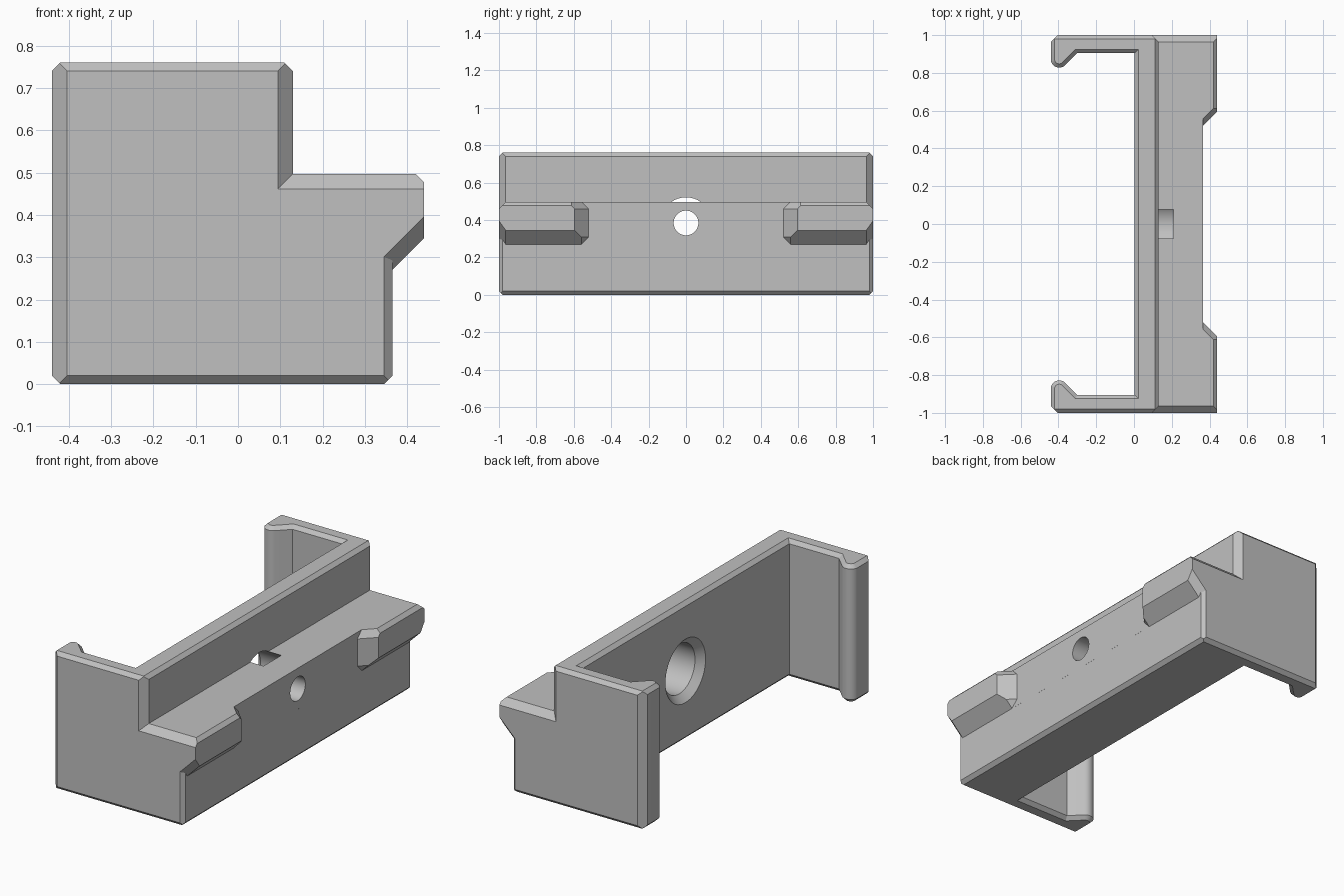
import bpy, bmesh
from math import sin, cos, pi, sqrt

cube = bpy.data.objects.get("Cube")
if cube:
    bpy.data.objects.remove(cube, do_unlink=True)

grey = bpy.data.materials.new("plain grey")
grey.use_nodes = True
colour = (0.53, 0.53, 0.53, 1)
grey.diffuse_color = colour
grey.node_tree.nodes["Principled BSDF"].inputs["Base Color"].default_value = colour


def loft(name, rings):
    """Join matching closed rings of points into a capped solid."""
    bm = bmesh.new()
    loops = [[bm.verts.new(p) for p in ring] for ring in rings]
    n = len(loops[0])
    for low, high in zip(loops, loops[1:]):
        for i in range(n):
            j = (i + 1) % n
            bm.faces.new((low[i], low[j], high[j], high[i]))
    bm.faces.new(loops[0])
    bm.faces.new(loops[-1])
    bmesh.ops.remove_doubles(bm, verts=bm.verts, dist=1e-5)
    bmesh.ops.recalc_face_normals(bm, faces=bm.faces)
    mesh = bpy.data.meshes.new(name)
    bm.to_mesh(mesh)
    bm.free()
    mesh.materials.append(grey)
    obj = bpy.data.objects.new(name, mesh)
    bpy.context.collection.objects.link(obj)
    return obj


BIG, SMALL = 0.036, 0.02     # chamfer sizes
TOP, SHELF = 0.76, 0.497     # wall and shelf heights


def stepped_profile(y):
    """Stepped side outline, shrinking towards the chamfered ends."""
    depth = 1 - abs(y)
    a, b = max(0, BIG - depth), max(0, SMALL - depth)
    k = max(0, SMALL - a - b)
    k_low, k_lug = max(0, SMALL - 2 * b), max(0, SMALL - a)
    left, wall, front, lug = -0.44 + a, 0.13 - a, 0.365 - b, 0.44
    top, shelf = TOP - b, SHELF - a
    under = 0.27 + a * sqrt(2)
    points = [(left, b + k), (left + k, b), (front - k_low, b), (front, b + k_low),
              (front, under - b), (lug, under + lug - 0.365), (lug, shelf - k_lug),
              (lug - k_lug, shelf), (wall, shelf), (wall, top - k), (wall - k, top),
              (left + k, top), (left, top - k)]
    return [(x, y, z) for x, z in points]


depths = (0, 0.01, 0.016, 0.018, 0.02, BIG)
stations = [-1 + d for d in depths] + [1 - d for d in reversed(depths)]
bracket = loft("clip_bracket", [stepped_profile(y) for y in stations])


def bay_outline(z, grow):
    """Opening between the arms, shaped around the rounded hook tips."""
    cx, cy, r = -0.396, 0.873, 0.045 - grow
    half = [(-0.6, cy)]
    for i in range(13):
        t = pi + i / 12 * 0.75 * pi
        half.append((cx + r * cos(t), cy + r * sin(t)))
    px, py = half[-1]
    inner = 0.905 + grow
    half += [(px + inner - py, inner), (0.003 + grow, inner)]
    return [(x, y, z) for x, y in half] + [(x, -y, z) for x, y in reversed(half)]


bay = loft("bay_cutter", [bay_outline(z, g) for z, g in
                          ((-0.01, 0.03), (SMALL, 0), (TOP - SMALL, 0), (TOP + 0.01, 0.03))])


def lug_gap(z, s):
    """Gap between the two lugs, with slanted ends."""
    x0, x1, y0, y1 = 0.3651, 0.465, 0.52 + s, 0.62 + s
    return [(x0, -y0, z), (x1, -y1, z), (x1, y1, z), (x0, y0, z)]


gap = loft("lug_gap_cutter", [lug_gap(z, s) for z, s in
                              ((0.23, 0.08), (0.31, 0), (0.46, 0), (0.54, 0.08))])


def circle(x, r):
    return [(x, r * cos(2 * pi * i / 64), 0.384 + r * sin(2 * pi * i / 64))
            for i in range(64)]


# Screw hole with a chamfered counterbore behind it
hole = loft("screw_hole_cutter", [circle(x, r) for x, r in
            ((-0.03, 0.208), (0.041, 0.137), (0.21, 0.137), (0.21, 0.066), (0.5, 0.066))])

# Cut the openings
bpy.ops.object.select_all(action='DESELECT')
bpy.context.view_layer.objects.active = bracket
bracket.select_set(True)
for cutter in (bay, gap, hole):
    cutter.hide_render = True
    mod = bracket.modifiers.new(cutter.name, 'BOOLEAN')
    mod.operation, mod.solver, mod.object = 'DIFFERENCE', 'EXACT', cutter
    bpy.ops.object.modifier_apply(modifier=mod.name)
    bpy.data.objects.remove(cutter, do_unlink=True)

# Merge flat strips and smooth only the round surfaces
bm = bmesh.new()
bm.from_mesh(bracket.data)
bmesh.ops.dissolve_limit(bm, angle_limit=0.01, verts=bm.verts, edges=bm.edges)
bm.to_mesh(bracket.data)
bm.free()
bpy.ops.object.shade_smooth_by_angle(angle=pi / 9)
